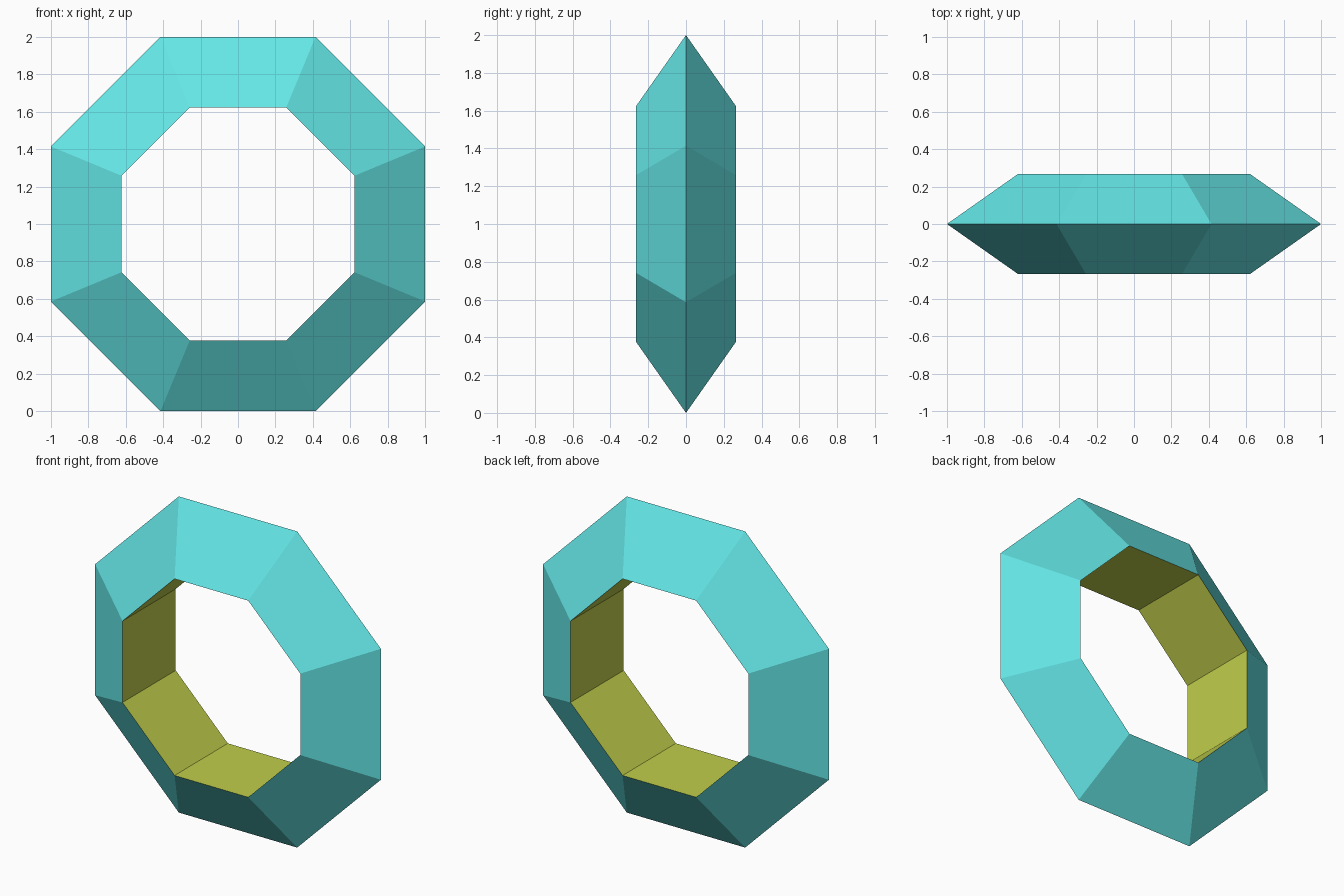
import bpy, bmesh
from math import pi, cos, sin

if "Cube" in bpy.data.objects:
    bpy.data.objects.remove(bpy.data.objects["Cube"])

SIDES = 8
OUTER, INNER, HALF_DEPTH = 1.0, 0.622, 0.266   # distances to the flat sides


def material(name, color):
    mat = bpy.data.materials.new(name)
    mat.diffuse_color = (*color, 1)
    mat.use_nodes = True
    mat.node_tree.nodes["Principled BSDF"].inputs["Base Color"].default_value = mat.diffuse_color
    return mat


# Triangular section (radius, y): outer ridge, back inner rim, front inner rim
section = [(OUTER, 0), (INNER, HALF_DEPTH), (INNER, -HALF_DEPTH)]

# Sweep the section around the octagon
bm = bmesh.new()
rings = []
for i in range(SIDES):
    a = 2 * pi * (i + 0.5) / SIDES
    rings.append([bm.verts.new((r / cos(pi / SIDES) * cos(a), y,
                                1 + r / cos(pi / SIDES) * sin(a)))
                  for r, y in section])
for i in range(SIDES):
    p, q = rings[i], rings[(i + 1) % SIDES]
    for j in range(3):
        k = (j + 1) % 3
        face = bm.faces.new((p[j], p[k], q[k], q[j]))
        face.material_index = 1 if j == 1 else 0   # inner wall is yellow
bmesh.ops.recalc_face_normals(bm, faces=bm.faces)

mesh = bpy.data.meshes.new("octagonal_ring")
bm.to_mesh(mesh)
bm.free()
mesh.materials.append(material("turquoise", (0.13, 0.80, 0.80)))
mesh.materials.append(material("yellow_green", (0.53, 0.62, 0.07)))
ring = bpy.data.objects.new("octagonal_ring", mesh)
bpy.context.collection.objects.link(ring)
